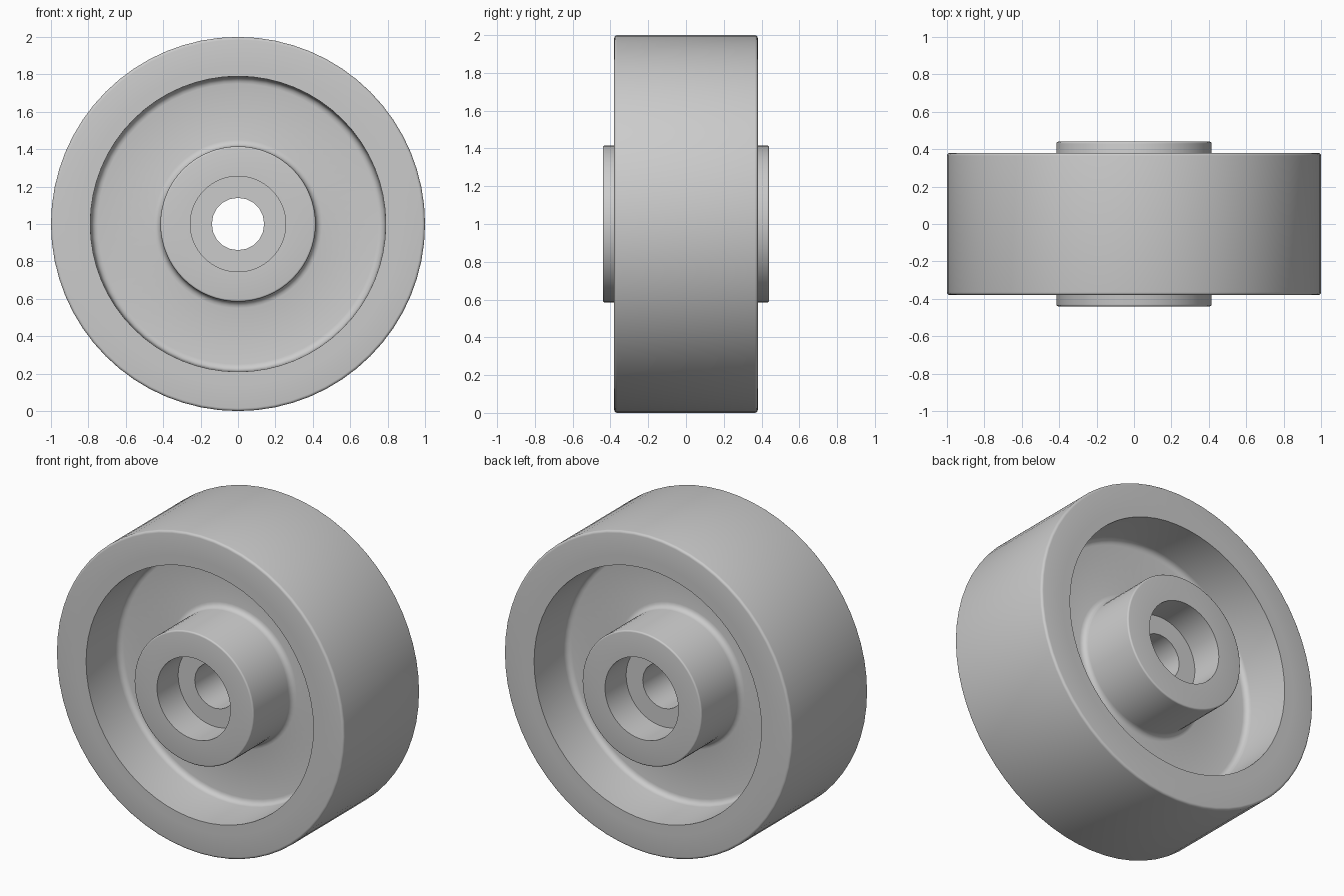
import bpy, bmesh, math

if "Cube" in bpy.data.objects:
    bpy.data.objects.remove(bpy.data.objects["Cube"])

grey = bpy.data.materials.new("light_grey")
grey.diffuse_color = (0.6, 0.6, 0.6, 1)
grey.use_nodes = True
grey.node_tree.nodes["Principled BSDF"].inputs["Base Color"].default_value = grey.diffuse_color


def arc(cr, cy, rad, a0, a1, n=4):
    """Rounded corner in (radius, y) space, angles in degrees."""
    pts = []
    for i in range(n + 1):
        a = math.radians(a0 + (a1 - a0) * i / n)
        pts.append((cr + rad * math.cos(a), cy + rad * math.sin(a)))
    return pts


def lathe(name, half, segments):
    """Mirror a half profile (y >= 0, inner to outer) and spin it around the axle."""
    profile = half + [(r, -y) for r, y in reversed(half)]
    bm = bmesh.new()
    rings = []
    for s in range(segments):
        a = 2 * math.pi * s / segments
        rings.append([bm.verts.new((r * math.cos(a), y, 1 + r * math.sin(a)))
                      for r, y in profile])
    n = len(profile)
    for s in range(segments):
        p, q = rings[s], rings[(s + 1) % segments]
        for i in range(n):
            j = (i + 1) % n
            bm.faces.new((p[i], p[j], q[j], q[i]))
    bmesh.ops.recalc_face_normals(bm, faces=bm.faces)
    mesh = bpy.data.meshes.new(name)
    bm.to_mesh(mesh)
    bm.free()
    mesh.materials.append(grey)
    obj = bpy.data.objects.new(name, mesh)
    bpy.context.collection.objects.link(obj)
    bpy.ops.object.select_all(action='DESELECT')
    obj.select_set(True)
    bpy.context.view_layer.objects.active = obj
    bpy.ops.object.shade_smooth_by_angle(angle=math.radians(30))
    return obj


# Tyre band with rounded outer corners
lathe("tyre", [(0.85, 0.38)] + arc(0.985, 0.365, 0.015, 90, 0), 64)

# Wheel body: hub, filleted web and rim
web, f = 0.06, 0.035
body = [(0.255, 0.44)]
body += arc(0.405, 0.43, 0.01, 90, 0)
body += arc(0.415 + f, web + f, f, 180, 270)
body += arc(0.785 - f, web + f, f, 270, 360)
body += [(0.79, 0.38), (0.85, 0.38)]
lathe("wheel_body", body, 64)

# Recessed bushing with the axle bore
lathe("axle_bushing", [(0.14, 0.23), (0.262, 0.23)], 20)
